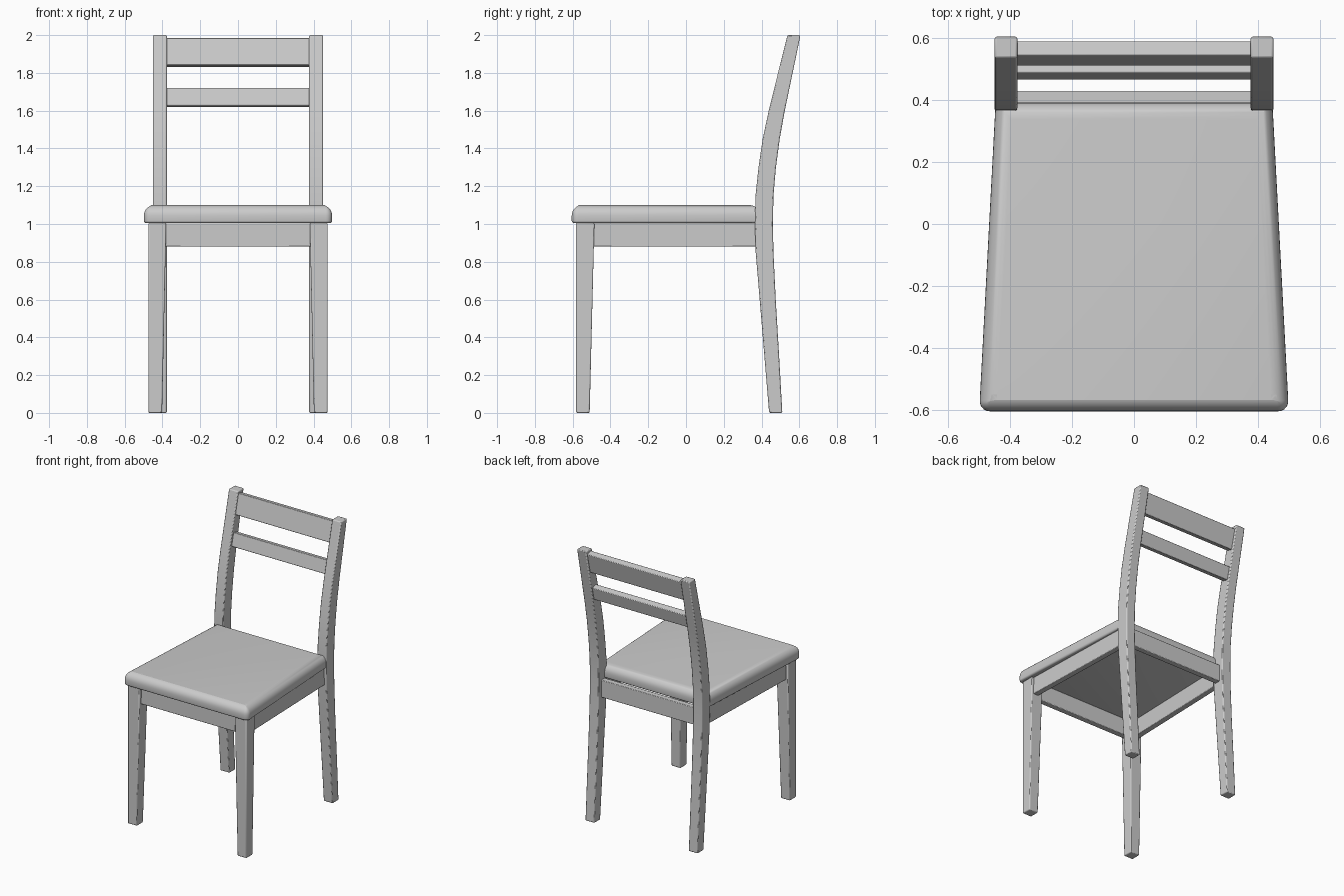
import bpy, bmesh, math
from mathutils import Matrix, Vector

cube = bpy.data.objects.get("Cube")
if cube:
    bpy.data.objects.remove(cube, do_unlink=True)

grey = bpy.data.materials.new("light grey")
grey.use_nodes = True
grey.diffuse_color = (0.6, 0.6, 0.6, 1)
grey.node_tree.nodes["Principled BSDF"].inputs["Base Color"].default_value = (0.6, 0.6, 0.6, 1)


def finish(name, bm, bevel=0.006, segments=2):
    """Turn a bmesh into a shaded object with softened edges."""
    bmesh.ops.recalc_face_normals(bm, faces=bm.faces)
    mesh = bpy.data.meshes.new(name)
    bm.to_mesh(mesh)
    bm.free()
    mesh.materials.append(grey)
    obj = bpy.data.objects.new(name, mesh)
    bpy.context.collection.objects.link(obj)
    if bevel:
        mod = obj.modifiers.new("soft edges", "BEVEL")
        mod.width, mod.segments = bevel, segments
        mod.limit_method, mod.angle_limit = "ANGLE", math.radians(40)
    bpy.ops.object.select_all(action="DESELECT")
    obj.select_set(True)
    bpy.context.view_layer.objects.active = obj
    bpy.ops.object.shade_smooth_by_angle(angle=math.radians(40))
    return obj


def loft(sections):
    """Skin a stack of rectangles given as (z, x0, x1, y0, y1)."""
    bm = bmesh.new()
    rings = [[bm.verts.new((x, y, z)) for x, y in ((x0, y0), (x1, y0), (x1, y1), (x0, y1))]
             for z, x0, x1, y0, y1 in sections]
    for low, high in zip(rings, rings[1:]):
        for i in range(4):
            j = (i + 1) % 4
            bm.faces.new((low[i], low[j], high[j], high[i]))
    bm.faces.new(rings[0])
    bm.faces.new(rings[-1])
    return bm


def bar(name, size, centre, rotation):
    """A rectangular bar turned by a rotation matrix."""
    bm = bmesh.new()
    place = Matrix.Translation(centre) @ rotation @ Matrix.Diagonal((*size, 1))
    bmesh.ops.create_cube(bm, size=1, matrix=place)
    return finish(name, bm, 0.004)


# Back post side profile: height, front edge, back edge
post_profile = [(0, 0.44, 0.51), (0.3, 0.415, 0.493), (0.6, 0.39, 0.475), (0.85, 0.369, 0.463),
                (1.0, 0.365, 0.46), (1.15, 0.368, 0.463), (1.3, 0.384, 0.476),
                (1.45, 0.406, 0.496), (1.6, 0.438, 0.523), (2.0, 0.537, 0.606)]
APRON_LOW, SEAT_LOW, SEAT_TOP = 0.88, 1.005, 1.1
apron_z = (APRON_LOW + SEAT_LOW) / 2
apron_h = SEAT_LOW - APRON_LOW

# Legs and side aprons, one pair per side
for side, s in (("left", 1), ("right", -1)):
    finish(side + "_back_post",
           loft([(z, s * 0.377, s * 0.45, f, b) for z, f, b in post_profile]))
    finish(side + "_front_leg",
           loft([(0, s * 0.402, s * 0.475, -0.582, -0.51),
                 (SEAT_LOW, s * 0.38, s * 0.475, -0.582, -0.485)]))
    front, back = Vector((s * 0.438, -0.50, apron_z)), Vector((s * 0.412, 0.39, apron_z))
    run = back - front
    turn = Matrix.Rotation(math.atan2(run.y, run.x) - math.pi / 2, 4, "Z")
    bar(side + "_side_apron", (0.042, run.length, apron_h), (front + back) / 2, turn)

# Front and back aprons
flat = Matrix.Identity(4)
bar("front_apron", (0.8, 0.042, apron_h), (0, -0.54, apron_z), flat)
bar("back_apron", (0.78, 0.042, apron_h), (0, 0.409, apron_z), flat)

# Back rest rails, leaning with the posts
lean = Matrix.Rotation(-math.radians(13.7), 4, "X")
bar("top_rail", (0.78, 0.046, 0.148), (0, 0.55, 1.908), lean)
bar("lower_rail", (0.78, 0.046, 0.096), (0, 0.5, 1.67), lean)

# Seat pad: tapered slab, rounded front corners and a cushioned top edge
bm = bmesh.new()
outline = [(-0.5, -0.605), (0.5, -0.605), (0.447, 0.392), (-0.447, 0.392)]
base = bm.faces.new([bm.verts.new((x, y, SEAT_LOW)) for x, y in outline])
grown = bmesh.ops.extrude_face_region(bm, geom=[base])["geom"]
bmesh.ops.translate(bm, vec=(0, 0, SEAT_TOP - SEAT_LOW),
                    verts=[v for v in grown if isinstance(v, bmesh.types.BMVert)])
bmesh.ops.recalc_face_normals(bm, faces=bm.faces)
corners = [e for e in bm.edges
           if abs(e.verts[0].co.z - e.verts[1].co.z) > 0.05 and e.verts[0].co.y < 0]
bmesh.ops.bevel(bm, geom=corners, offset=0.035, segments=5, profile=0.5, affect="EDGES")


def rim(height):
    return [e for e in bm.edges if all(abs(v.co.z - height) < 1e-4 for v in e.verts)]


bmesh.ops.bevel(bm, geom=rim(SEAT_TOP), offset=0.055, segments=7, profile=0.5,
                affect="EDGES", clamp_overlap=False)
bmesh.ops.bevel(bm, geom=rim(SEAT_LOW), offset=0.012, segments=3, profile=0.5, affect="EDGES")
bmesh.ops.remove_doubles(bm, verts=bm.verts, dist=1e-4)
finish("seat_pad", bm, 0)
